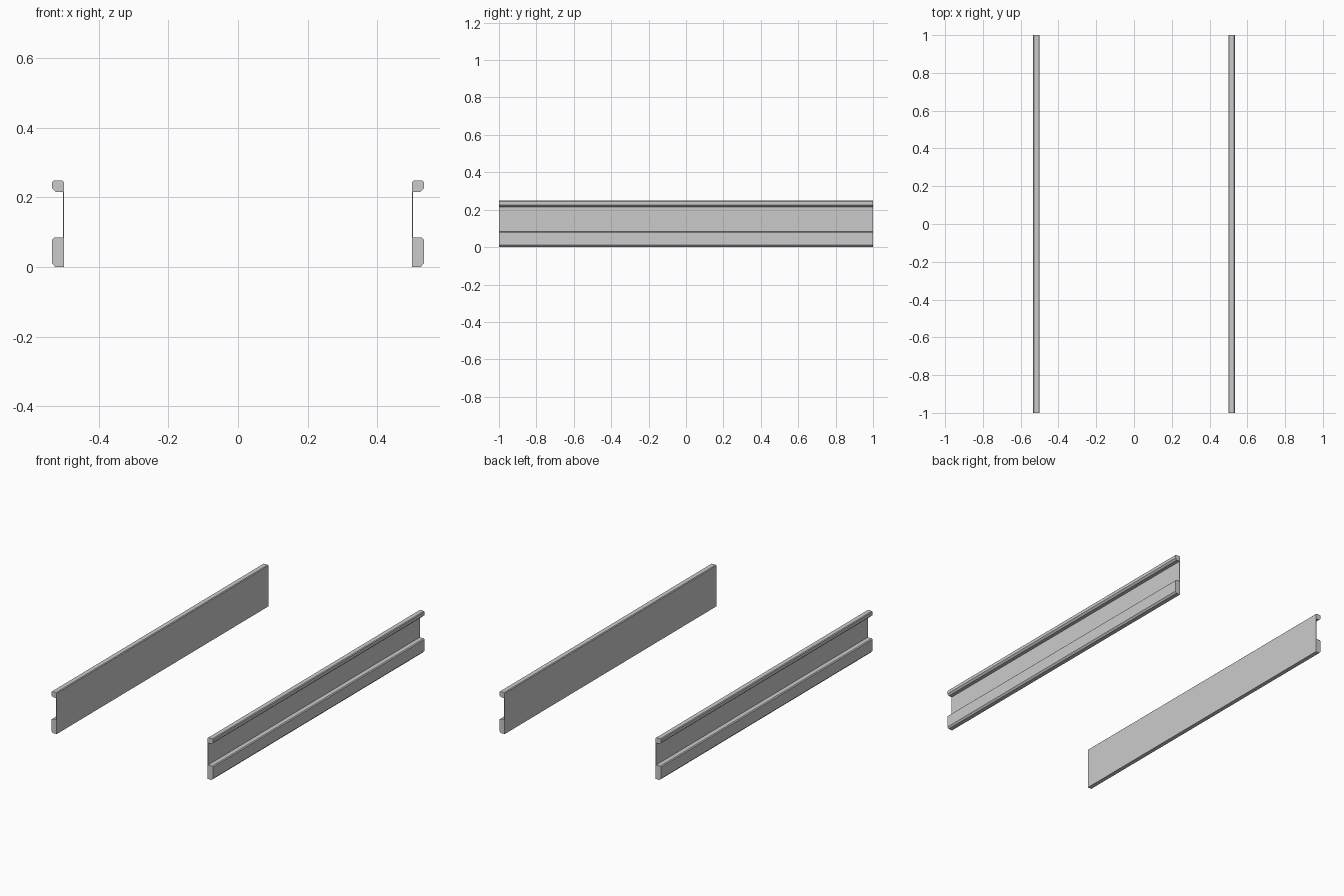
import bpy, bmesh

if "Cube" in bpy.data.objects:
    bpy.data.objects.remove(bpy.data.objects["Cube"])

LENGTH = 2.0

# Cross-section of the right rail (x, z): flat inner face, thin web, head and foot facing outward
PROFILE = [
    (0.500, 0.000), (0.525, 0.000), (0.534, 0.010), (0.534, 0.079),
    (0.529, 0.084), (0.503, 0.084), (0.503, 0.215), (0.524, 0.215),
    (0.534, 0.225), (0.534, 0.244), (0.530, 0.248), (0.504, 0.248),
    (0.500, 0.244),
]


def make_rail(name, side):
    """Extrude the profile along y; side is 1 for right, -1 for left."""
    bm = bmesh.new()
    verts = [bm.verts.new((side * x, -LENGTH / 2, z)) for x, z in PROFILE]
    face = bm.faces.new(verts)
    result = bmesh.ops.extrude_face_region(bm, geom=[face], use_keep_orig=True)
    moved = [v for v in result["geom"] if isinstance(v, bmesh.types.BMVert)]
    bmesh.ops.translate(bm, verts=moved, vec=(0, LENGTH, 0))
    bmesh.ops.recalc_face_normals(bm, faces=bm.faces)
    mesh = bpy.data.meshes.new(name)
    bm.to_mesh(mesh)
    bm.free()
    obj = bpy.data.objects.new(name, mesh)
    bpy.context.collection.objects.link(obj)
    return obj


# Mirrored pair of side rails
make_rail("right_rail", 1)
make_rail("left_rail", -1)
